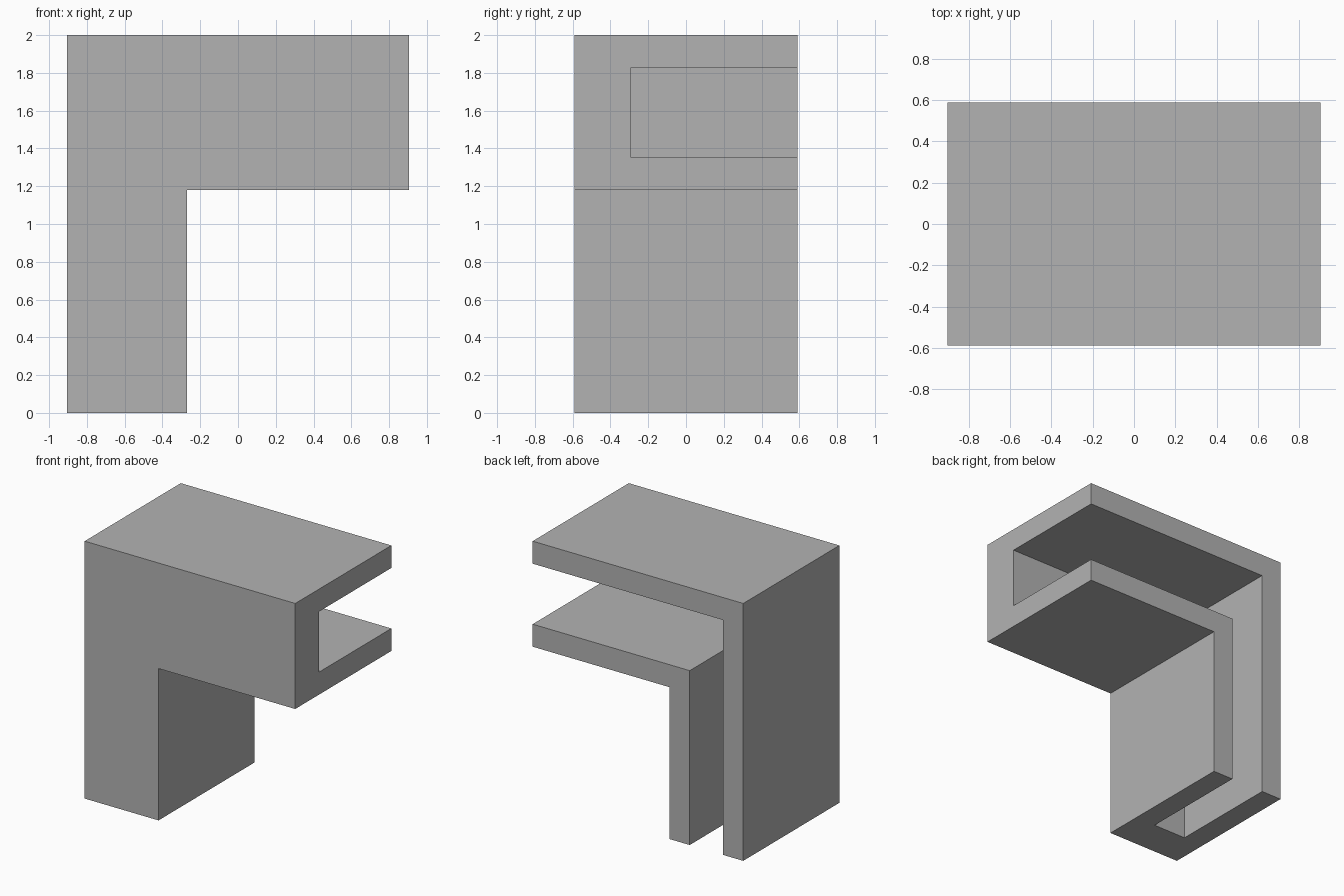
import bpy
import bmesh
from mathutils import Vector

if "Cube" in bpy.data.objects:
    bpy.data.objects.remove(bpy.data.objects["Cube"], do_unlink=True)

LEFT, RIGHT, TOP = -0.905, 0.905, 2.0
FRONT, BACK = -0.59, 0.59
WEB, WALL = 0.295, 0.175      # thickness of front plate and of side walls
WIDTH, DEPTH = 0.635, 0.82    # width of the upright and height of the arm

grey = bpy.data.materials.new("plain_grey")
grey.use_nodes = True
grey.diffuse_color = (0.45, 0.45, 0.45, 1)
grey.node_tree.nodes["Principled BSDF"].inputs["Base Color"].default_value = grey.diffuse_color


def elbow_line(bm, dx, dz):
    """Three points along the elbow: foot, corner and arm end."""
    x, z = LEFT + dx, TOP - dz
    return [bm.verts.new((px, FRONT, pz)) for px, pz in ((x, 0), (x, z), (RIGHT, z))]


def extrude_back(bm, faces, distance):
    """Pull faces towards the back and return the moved faces."""
    geom = bmesh.ops.extrude_face_region(bm, geom=faces)["geom"]
    moved = [g for g in geom if isinstance(g, bmesh.types.BMVert)]
    bmesh.ops.translate(bm, verts=moved, vec=Vector((0, distance, 0)))
    return [g for g in geom if isinstance(g, bmesh.types.BMFace)]


bm = bmesh.new()

# Front plate: three parallel strips that follow the elbow
offsets = ((0, 0), (WALL, WALL), (WIDTH - WALL, DEPTH - WALL), (WIDTH, DEPTH))
lines = [elbow_line(bm, dx, dz) for dx, dz in offsets]
plate = []
for a, b in zip(lines, lines[1:]):
    for i in range(2):
        plate.append(bm.faces.new((a[i], b[i], b[i + 1], a[i + 1])))
back_faces = extrude_back(bm, plate, WEB)
for face in plate:
    if face.is_valid and face not in back_faces and len(face.verts) == 4:
        face.normal_update()

# Outer and inner walls: only the outer strips continue to the back
channel_x, channel_z = LEFT + WIDTH / 2, TOP - DEPTH / 2


def in_channel(face):
    c = face.calc_center_median()
    return abs(c.x - channel_x) < 0.1 or abs(c.z - channel_z) < 0.1


# The middle strip is recognised by its edges lying on both channel lines
def is_wall(face):
    xs = [v.co.x for v in face.verts]
    zs = [v.co.z for v in face.verts]
    outer = min(xs) < LEFT + 0.01 or max(zs) > TOP - 0.01
    inner = any(abs(v.co.x - LEFT - WIDTH) < 0.01 and abs(v.co.z - TOP + DEPTH) < 0.01
                for v in face.verts)
    return outer or inner


extrude_back(bm, [f for f in back_faces if is_wall(f)], BACK - FRONT - WEB)

# Merge flat neighbouring faces and point normals outwards
bmesh.ops.recalc_face_normals(bm, faces=bm.faces)
bmesh.ops.dissolve_limit(bm, angle_limit=0.01, verts=bm.verts, edges=bm.edges)

mesh = bpy.data.meshes.new("elbow_channel")
bm.to_mesh(mesh)
bm.free()
mesh.materials.append(grey)
bpy.context.collection.objects.link(bpy.data.objects.new("elbow_channel", mesh))
